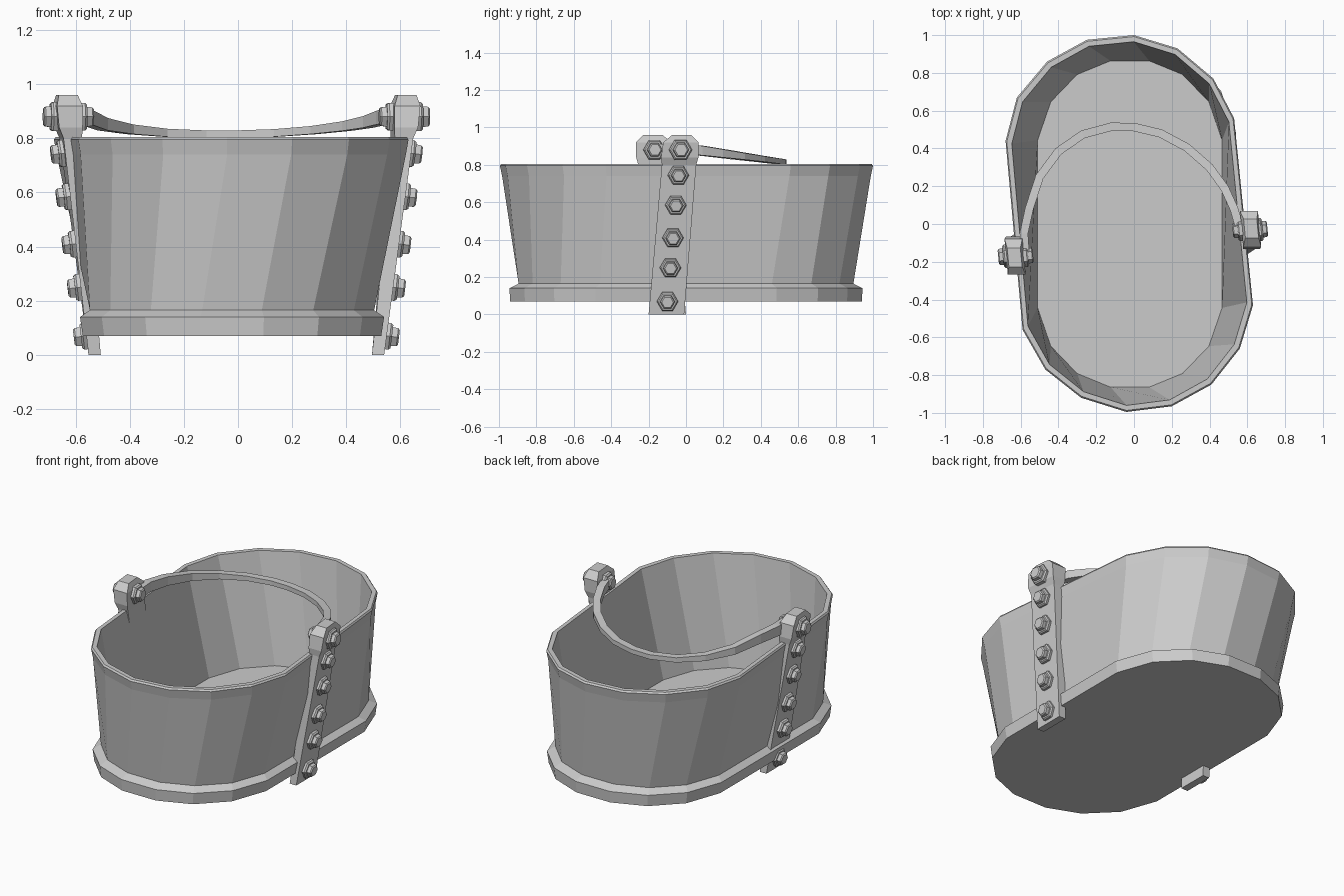
import bpy, bmesh, math
from mathutils import Vector, Matrix

if "Cube" in bpy.data.objects:
    bpy.data.objects.remove(bpy.data.objects["Cube"])


def loft(name, rings):
    """Skin a stack of closed rings and cap both ends."""
    bm = bmesh.new()
    rows = [[bm.verts.new(p) for p in r] for r in rings]
    n = len(rows[0])
    for a, b in zip(rows, rows[1:]):
        for i in range(n):
            j = (i + 1) % n
            bm.faces.new((a[i], a[j], b[j], b[i]))
    bm.faces.new(rows[0][::-1])
    bm.faces.new(rows[-1])
    bmesh.ops.recalc_face_normals(bm, faces=bm.faces)
    me = bpy.data.meshes.new(name)
    bm.to_mesh(me)
    bm.free()
    ob = bpy.data.objects.new(name, me)
    bpy.context.collection.objects.link(ob)
    return ob


# Outlines: twisted rim on top, straight oval at the bottom (16 points each)
rim = [(.63, -.43), (.56, -.66), (.41, -.85), (.20, -.965),
       (-.04, -.995), (-.28, -.92), (-.47, -.77), (-.59, -.56),
       (-.68, .44), (-.62, .67), (-.46, .86), (-.25, .975),
       (0, 1.0), (.23, .93), (.42, .77), (.53, .56)]
quarter = [(.525, .46), (.45, .67), (.30, .82), (.11, .895)]
base = ([(x, -y) for x, y in quarter] + [(-x, -y) for x, y in quarter[::-1]]
        + [(-x, y) for x, y in quarter] + [(x, y) for x, y in quarter[::-1]])
base = [(x - .022, y) for x, y in base]


def ring(pts, sx, sy, z):
    return [((x + .022) * sx - .022, y * sy, z) for x, y in pts]


# Tub: foot band, outer wall, rim lip, inner wall and floor
loft("tub", [ring(base, 1.05, 1.05, .07), ring(base, 1.07, 1.055, .14),
             ring(base, 1, 1, .165), ring(rim, .985, .988, .74),
             ring(rim, 1, 1, .795), ring(rim, .99, .992, .805),
             ring(rim, .95, .965, .805), ring(base, .93, .965, .14)])

half_turn = (Matrix.Translation((-.006, -.1, 0)) @ Matrix.Rotation(math.pi, 4, 'Z')
             @ Matrix.Translation((.006, .1, 0)))


def pair(ob):
    """Place the opposite copy, turned half way round the tub."""
    other = bpy.data.objects.new(ob.name + "_left", ob.data)
    other.matrix_world = half_turn
    bpy.context.collection.objects.link(other)


def strap_y(z):
    return -.105 + .085 * z


# Side straps with thick chamfered heads: z, inner x, outer x, half width
rows = [(0, .495, .54, .095), (.80, .572, .64, .092), (.84, .57, .657, .1),
        (.92, .57, .665, .095), (.96, .585, .655, .05)]
strap = []
for z, xi, xo, w in rows:
    strap.append([(x - .1 * z * s * w, strap_y(z) + s * w, z)
                  for x, s in ((xi, -1), (xo, -1), (xo, 1), (xi, 1))])
pair(loft("strap", strap))


def bolt(name, pos, direction, size=1):
    """Hexagonal flange with a smaller hexagonal head."""
    d = Vector(direction).normalized()
    u = d.cross(Vector((0, 0, 1))).normalized()
    v = u.cross(d)
    rings = []
    for r, h in ((.062, -.015), (.062, .012), (.054, .02),
                 (.044, .02), (.042, .04), (.034, .046)):
        rings.append([Vector(pos) + d * h + (u * math.cos(a) + v * math.sin(a)) * r * size
                      for a in (k * math.pi / 3 for k in range(6))])
    pair(loft(name, rings))


# Bolts down each strap, plus the pivot nut inside the head
for i, z in enumerate((.07, .25, .41, .585, .745)):
    bolt(f"strap_bolt_{i + 1}", (.54 + .125 * z, strap_y(z), z), (1, .1 * z, -.12), .92)
bolt("pivot_bolt", (.661, -.03, .88), (1, .1, 0))
bolt("pivot_nut", (.568, -.03, .88), (-1, -.1, 0), .95)

# Carrying handle folded forward over the rim, thicker at the pivots
path = [(-.575, -.17), (-.583, -.05), (-.555, .08), (-.50, .25), (-.40, .385),
        (-.27, .475), (-.12, .515), (0, .513), (.14, .48), (.28, .405),
        (.40, .30), (.48, .19), (.53, .08), (.553, 0), (.562, -.04)]
handle = []
for i, (x, y) in enumerate(path):
    a, b = path[max(i - 1, 0)], path[min(i + 1, len(path) - 1)]
    t = Vector((b[0] - a[0], b[1] - a[1], 0)).normalized()
    side = Vector((-t.y, t.x, 0)) * .022
    z = min(.882, .815 + (.515 - y) * .14)
    h = .014 + .016 * (abs(x) / .58) ** 4
    c = Vector((x, y, z))
    up = Vector((0, 0, h))
    handle.append([c + side + up, c + side - up, c - side - up, c - side + up])
loft("handle", handle)
